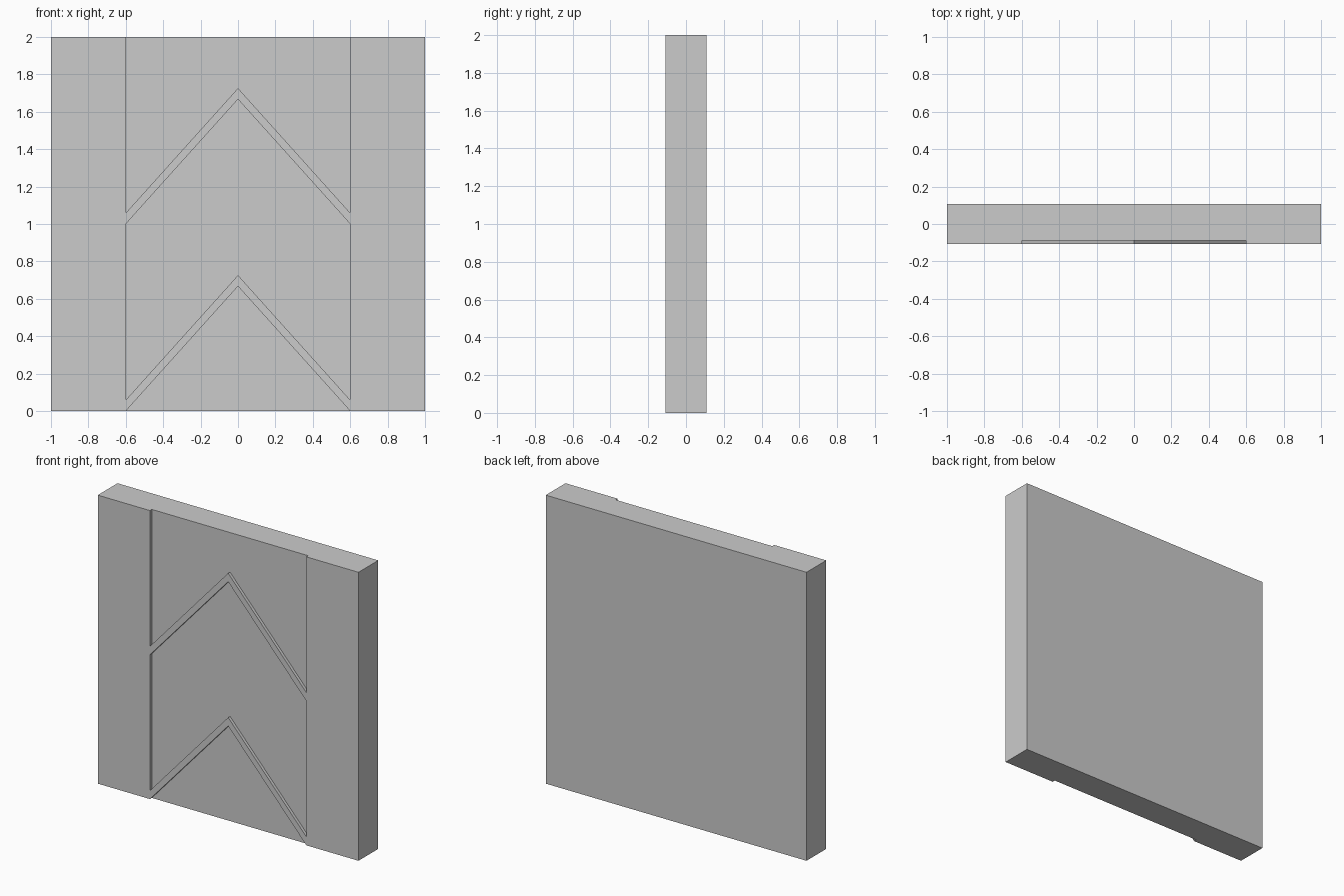
import bpy, bmesh

if "Cube" in bpy.data.objects:
    bpy.data.objects.remove(bpy.data.objects["Cube"])

HALF, DEPTH, FLOOR = 0.6, 0.108, -0.087   # recess half width, slab half depth, recess floor y
RISE, BAND = 0.667, 0.059                 # chevron height and strip width


def prism(name, outline, y0, y1):
    """Extrude an x-z outline from y0 to y1."""
    bm = bmesh.new()
    face = bm.faces.new([bm.verts.new((x, y0, z)) for x, z in outline])
    moved = bmesh.ops.extrude_face_region(bm, geom=[face])["geom"]
    verts = [g for g in moved if isinstance(g, bmesh.types.BMVert)]
    bmesh.ops.translate(bm, vec=(0, y1 - y0, 0), verts=verts)
    bmesh.ops.recalc_face_normals(bm, faces=bm.faces)
    mesh = bpy.data.meshes.new(name)
    bm.to_mesh(mesh)
    bm.free()
    obj = bpy.data.objects.new(name, mesh)
    bpy.context.collection.objects.link(obj)
    return obj


def peak(z):
    """Chevron line from left to right with its ends at height z."""
    return [(-HALF, z), (0, z + RISE), (HALF, z)]


# Wall slab
panel = prism("wall_panel", [(-1, 0), (1, 0), (1, 2), (-1, 2)], -DEPTH, DEPTH)

# Shallow recesses between the chevron strips, open at top and bottom
recesses = [
    peak(0) + [(HALF, -0.1), (-HALF, -0.1)],
    peak(BAND) + peak(1)[::-1],
    peak(1 + BAND) + [(HALF, 2.1), (-HALF, 2.1)],
]
bpy.context.view_layer.objects.active = panel
for outline in recesses:
    cutter = prism("recess_cutter", outline, -0.3, FLOOR)
    cutter.hide_render = True
    mod = panel.modifiers.new("recess", "BOOLEAN")
    mod.operation = "DIFFERENCE"
    mod.solver = "EXACT"
    mod.object = cutter
    bpy.ops.object.modifier_apply(modifier=mod.name)
    bpy.data.objects.remove(cutter)
